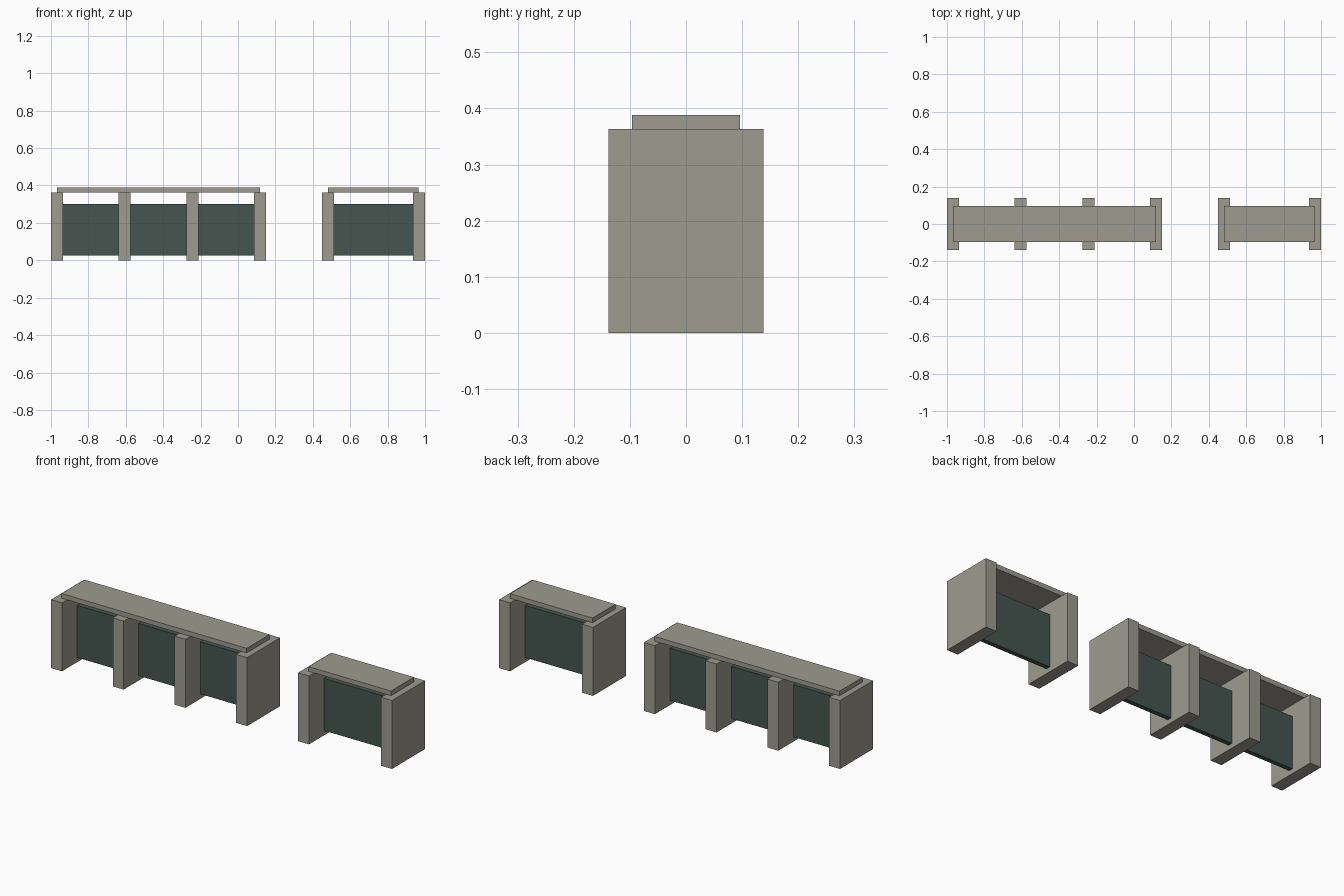
import bpy

if "Cube" in bpy.data.objects:
    bpy.data.objects.remove(bpy.data.objects["Cube"])


def material(name, color):
    mat = bpy.data.materials.new(name)
    mat.diffuse_color = (*color, 1)
    mat.use_nodes = True
    mat.node_tree.nodes["Principled BSDF"].inputs["Base Color"].default_value = mat.diffuse_color
    return mat


STONE = material("warm_stone", (0.34, 0.33, 0.28))
PANEL = material("dark_green", (0.06, 0.09, 0.08))


def box(name, x, y, z, mat):
    """Box from (min, max) ranges along each axis."""
    bpy.ops.mesh.primitive_cube_add(
        size=1, location=[(a + b) / 2 for a, b in (x, y, z)])
    ob = bpy.context.object
    ob.name = name
    ob.scale = [b - a for a, b in (x, y, z)]
    bpy.ops.object.transform_apply(location=False, rotation=False, scale=True)
    ob.data.materials.append(mat)


HALF = 0.032     # half post width
POST_TOP = 0.363


def bench(name, posts, cap):
    # Upright slabs
    for i, c in enumerate(posts, 1):
        box(f"{name}_post_{i}", (c - HALF, c + HALF), (-0.138, 0.138),
            (0, POST_TOP), STONE)
    # Thin infill panels between neighbouring posts
    for i, (a, b) in enumerate(zip(posts, posts[1:]), 1):
        box(f"{name}_panel_{i}", (a + HALF, b - HALF), (-0.012, 0.012),
            (0.025, 0.302), PANEL)
    # Flat seat resting on the posts
    box(f"{name}_seat", cap, (-0.096, 0.096), (POST_TOP, 0.388), STONE)


bench("long_bench", [-0.968, -0.606, -0.244, 0.118], (-0.968, 0.118))
bench("short_bench", [0.481, 0.968], (0.481, 0.965))
